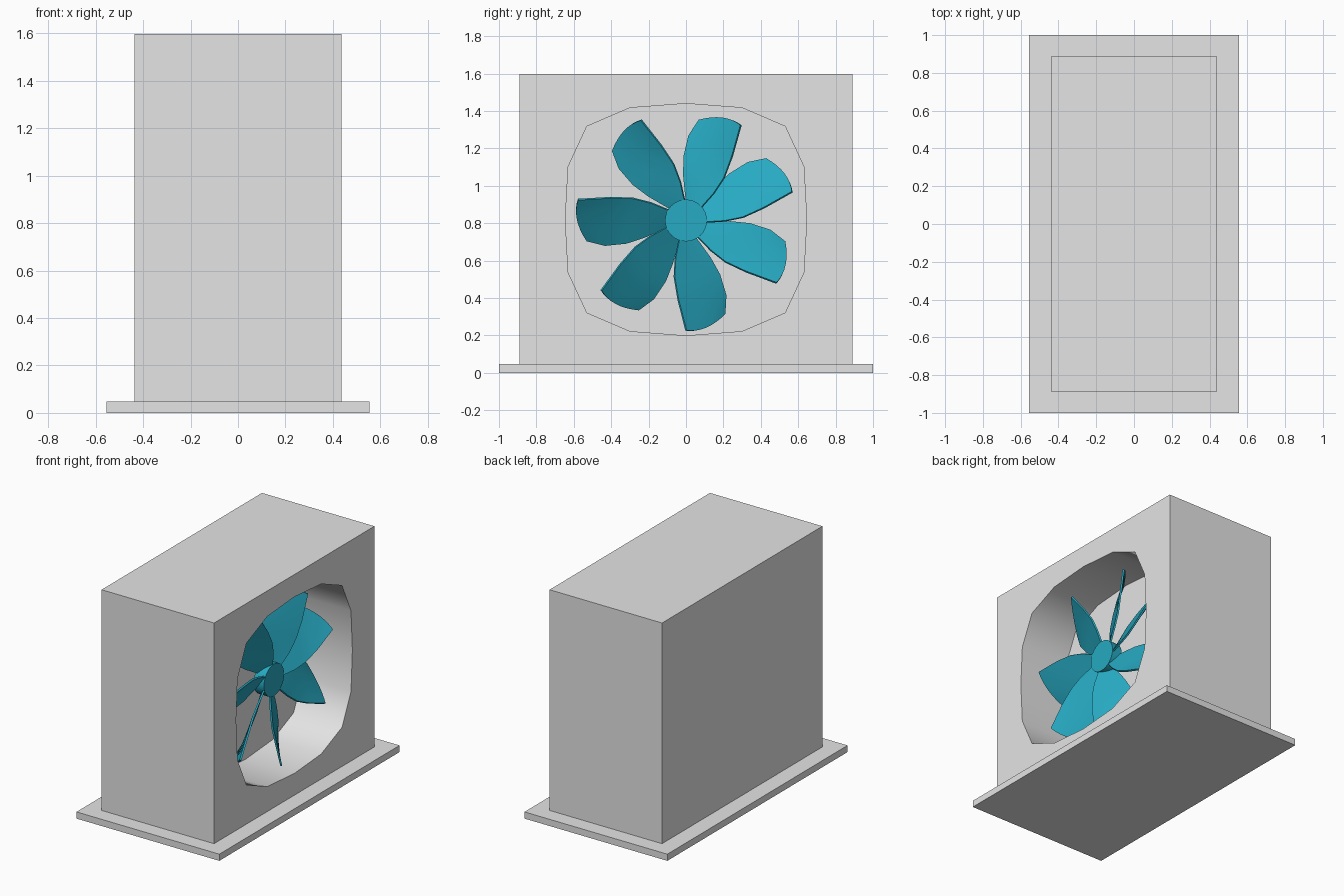
import bpy, bmesh, math
from mathutils import Matrix

if "Cube" in bpy.data.objects:
    bpy.data.objects.remove(bpy.data.objects["Cube"])


def material(name, color):
    m = bpy.data.materials.new(name)
    m.diffuse_color = (*color, 1)
    m.use_nodes = True
    m.node_tree.nodes["Principled BSDF"].inputs["Base Color"].default_value = m.diffuse_color
    return m


GREY = material("light grey", (0.78, 0.78, 0.78))
TEAL = material("teal", (0.02, 0.40, 0.54))
CZ = 0.82            # height of the fan axis


def finish(bm, name, mat, recalc=True):
    if recalc:
        bmesh.ops.recalc_face_normals(bm, faces=bm.faces[:])
    me = bpy.data.meshes.new(name)
    bm.to_mesh(me)
    bm.free()
    me.materials.append(mat)
    ob = bpy.data.objects.new(name, me)
    bpy.context.collection.objects.link(ob)
    return ob


def box(bm, x, y, z0, z1):
    mat = Matrix.Translation((0, 0, (z0 + z1) / 2)) @ Matrix.Diagonal((2 * x, 2 * y, z1 - z0, 1))
    return bmesh.ops.create_cube(bm, size=1, matrix=mat)


# base plate
bm = bmesh.new()
box(bm, 0.555, 1.0, 0, 0.047)
finish(bm, "base_plate", GREY)

# housing with a blind sixteen-sided duct in its +x side
bm = bmesh.new()
box(bm, 0.437, 0.89, 0.045, 1.597)
side = max(bm.faces, key=lambda f: f.calc_center_median().x)
outer = list(side.edges)
bmesh.ops.delete(bm, geom=[side], context='FACES_ONLY')
quarter = [(0.645, 0.0), (0.63, 0.283), (0.53, 0.498), (0.30, 0.597)]
half = quarter + [(0, 0.62)] + [(-y, z) for y, z in quarter[:0:-1]]
outline = half + [(-y, -z) for y, z in half]
front = [bm.verts.new((0.437, y, CZ + z)) for y, z in outline]
back = [bm.verts.new((0.06, y, CZ + z)) for y, z in outline]
n = len(outline)
ring = [bm.edges.new((front[i], front[(i + 1) % n])) for i in range(n)]
bmesh.ops.triangle_fill(bm, edges=outer + ring, use_beauty=True)
for i in range(n):
    j = (i + 1) % n
    bm.faces.new((front[i], front[j], back[j], back[i])).smooth = True
back_wall = bm.faces.new(back)
for e in ring + list(back_wall.edges):
    e.smooth = False
finish(bm, "housing", GREY)

# hub
bm = bmesh.new()
bmesh.ops.create_cone(bm, cap_ends=True, segments=32, radius1=0.112, radius2=0.112, depth=0.08,
                      matrix=Matrix.Translation((0.24, 0, CZ - 0.005)) @ Matrix.Rotation(math.pi / 2, 4, 'Y'))
for f in bm.faces:
    f.smooth = len(f.verts) == 4
for e in bm.edges:
    e.smooth = all(len(f.verts) == 4 for f in e.link_faces)
finish(bm, "fan_hub", TEAL)

# blade edges: (distance from axis, sideways offset, x)
LEAD = [(0.09, 0.035, 0.27), (0.2, 0.057, 0.295), (0.3, 0.063, 0.31), (0.42, 0.043, 0.325), (0.588, 0, 0.337)]
TRAIL = [(0.09, -0.05, 0.21), (0.2, -0.13, 0.19), (0.29, -0.18, 0.17), (0.40, -0.213, 0.158), (0.50, -0.207, 0.155)]
COLS = 8


def blade(name, degrees):
    a = math.radians(degrees)
    s, c = math.sin(a), math.cos(a)
    bm = bmesh.new()
    rows = []
    for k, (p, q) in enumerate(zip(LEAD, TRAIL)):
        row = []
        for i in range(COLS + 1):
            t = i / COLS
            r, v, x = (p[d] + (q[d] - p[d]) * t for d in range(3))
            r += 0.03 * 4 * t * (1 - t) * (k / 4) ** 2      # rounded tip
            row.append(bm.verts.new((x, r * s + v * c, CZ - 0.005 + r * c - v * s)))
        rows.append(row)
    for r0, r1 in zip(rows, rows[1:]):
        for i in range(COLS):
            f = bm.faces.new((r0[i], r0[i + 1], r1[i + 1], r1[i]))
            f.smooth = True
    bm.normal_update()
    if bm.faces[0:1][0].normal.x < 0:
        bmesh.ops.reverse_faces(bm, faces=bm.faces[:])
    ob = finish(bm, name, TEAL, recalc=False)
    mod = ob.modifiers.new("thickness", 'SOLIDIFY')
    mod.thickness = 0.012
    mod.offset = 0
    bpy.ops.object.select_all(action='DESELECT')
    bpy.context.view_layer.objects.active = ob
    ob.select_set(True)
    bpy.ops.object.modifier_apply(modifier=mod.name)
    bpy.ops.object.shade_smooth_by_angle(angle=math.radians(40))


# seven slightly uneven blades
for i, deg in enumerate((180, 124.7, 75, 30, 336, 281, 230.5)):
    m = blade(f"fan_blade_{i + 1}", deg)
